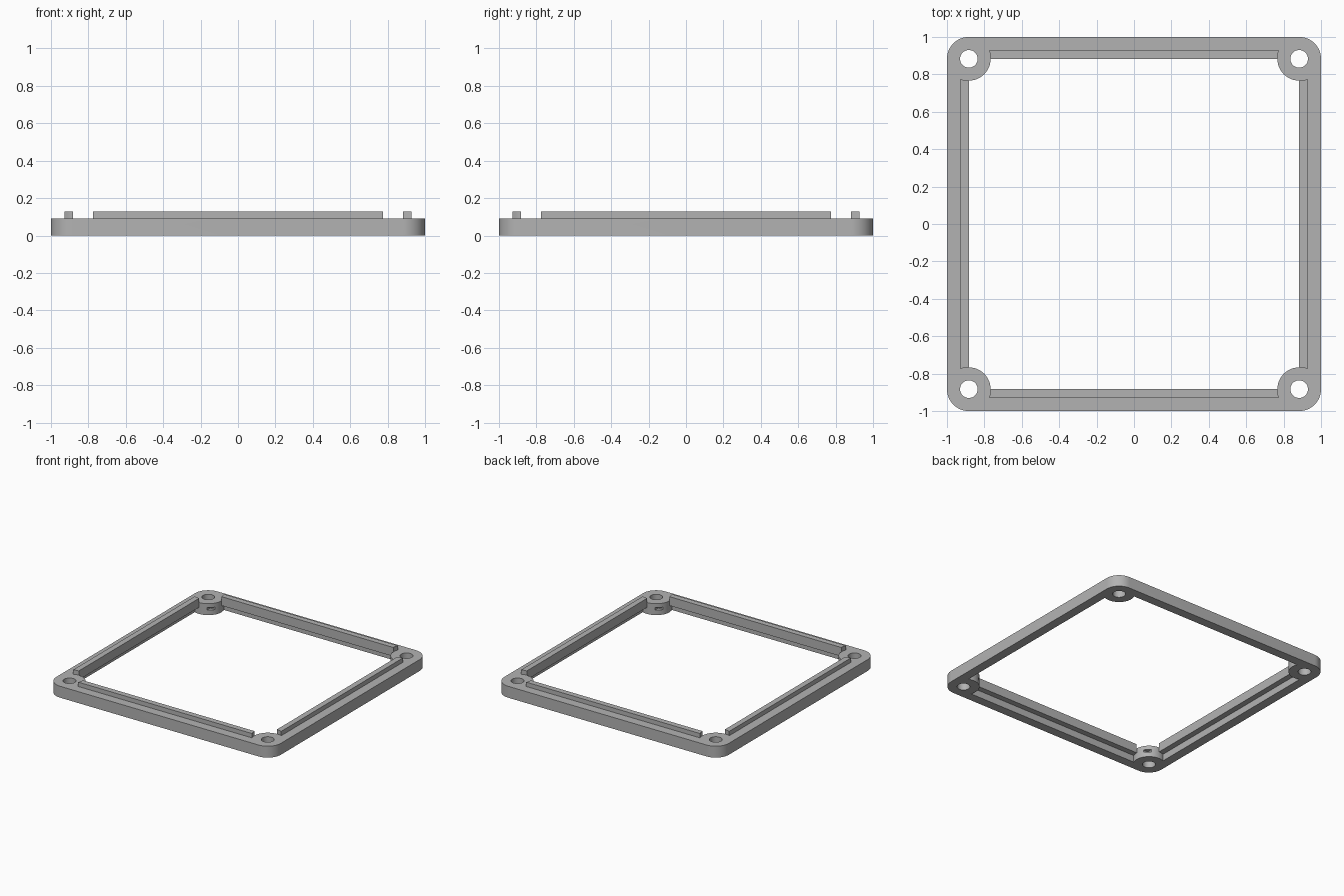
import bpy, bmesh, math

cube = bpy.data.objects.get("Cube")
if cube:
    bpy.data.objects.remove(cube, do_unlink=True)

CENTRE, BOSS_R, HOLE_R = 0.883, 0.117, 0.047
TOP, LIP_TOP, LIP_LOW = 0.092, 0.127, 0.055
INNER, WALL = 0.882, 0.927

grey = bpy.data.materials.new("plain_grey")
grey.use_nodes = True
colour = (0.45, 0.45, 0.45, 1)
grey.diffuse_color = colour
grey.node_tree.nodes["Principled BSDF"].inputs["Base Color"].default_value = colour


def make(name, bm):
    bmesh.ops.recalc_face_normals(bm, faces=bm.faces)
    mesh = bpy.data.meshes.new(name)
    bm.to_mesh(mesh)
    bm.free()
    mesh.materials.append(grey)
    ob = bpy.data.objects.new(name, mesh)
    bpy.context.collection.objects.link(ob)
    return ob


def rounded_loop(bm, half, radius, z, steps=12):
    """Square loop with rounded corners."""
    verts = []
    for corner in range(4):
        a0 = corner * math.pi / 2
        cx = math.copysign(half - radius, math.cos(a0 + math.pi / 4))
        cy = math.copysign(half - radius, math.sin(a0 + math.pi / 4))
        for i in range(steps + 1):
            a = a0 + i / steps * math.pi / 2
            verts.append(bm.verts.new((cx + radius * math.cos(a), cy + radius * math.sin(a), z)))
    return verts


def corner_cylinders(name, radius, low, high):
    bm = bmesh.new()
    for sx in (-1, 1):
        for sy in (-1, 1):
            new = bmesh.ops.create_cone(bm, cap_ends=True, segments=48, radius1=radius,
                                        radius2=radius, depth=high - low)["verts"]
            bmesh.ops.translate(bm, verts=new, vec=(sx * CENTRE, sy * CENTRE, (low + high) / 2))
    return make(name, bm)


def combine(target, other, operation):
    other.hide_render = True
    mod = target.modifiers.new(other.name, "BOOLEAN")
    mod.operation, mod.solver, mod.object = operation, "EXACT", other
    bpy.context.view_layer.objects.active = target
    bpy.ops.object.modifier_apply(modifier=mod.name)
    bpy.data.objects.remove(other, do_unlink=True)


# Frame: wall profile with an overhanging raised lip, swept round the square
bm = bmesh.new()
outline = [(1, BOSS_R, 0), (1, BOSS_R, TOP), (WALL, 0.02, TOP), (WALL, 0.02, LIP_TOP),
           (INNER, 0.01, LIP_TOP), (INNER, 0.01, LIP_LOW), (WALL, 0.02, LIP_LOW), (WALL, 0.02, 0)]
loops = [rounded_loop(bm, *p) for p in outline]
for a, b in zip(loops, loops[1:] + loops[:1]):
    for i in range(len(a)):
        j = (i + 1) % len(a)
        bm.faces.new((a[i], a[j], b[j], b[i]))
frame = make("frame", bm)

# Lip stops short of the round screw bosses
combine(frame, corner_cylinders("lip_cutter", BOSS_R, TOP, 0.2), "DIFFERENCE")
combine(frame, corner_cylinders("screw_bosses", BOSS_R - 0.0005, 0, TOP), "UNION")

# Panel slot in the bosses
bm = bmesh.new()
bmesh.ops.create_cube(bm, size=1)
bmesh.ops.scale(bm, verts=bm.verts, vec=(1.65, 1.65, 0.02))
bmesh.ops.translate(bm, verts=bm.verts, vec=(0, 0, 0.05))
combine(frame, make("panel_slot", bm), "DIFFERENCE")

# Screw holes
combine(frame, corner_cylinders("screw_holes", HOLE_R, -0.1, 0.3), "DIFFERENCE")

bpy.ops.object.select_all(action="DESELECT")
frame.select_set(True)
bpy.context.view_layer.objects.active = frame
bpy.ops.object.shade_smooth_by_angle(angle=math.radians(30))
